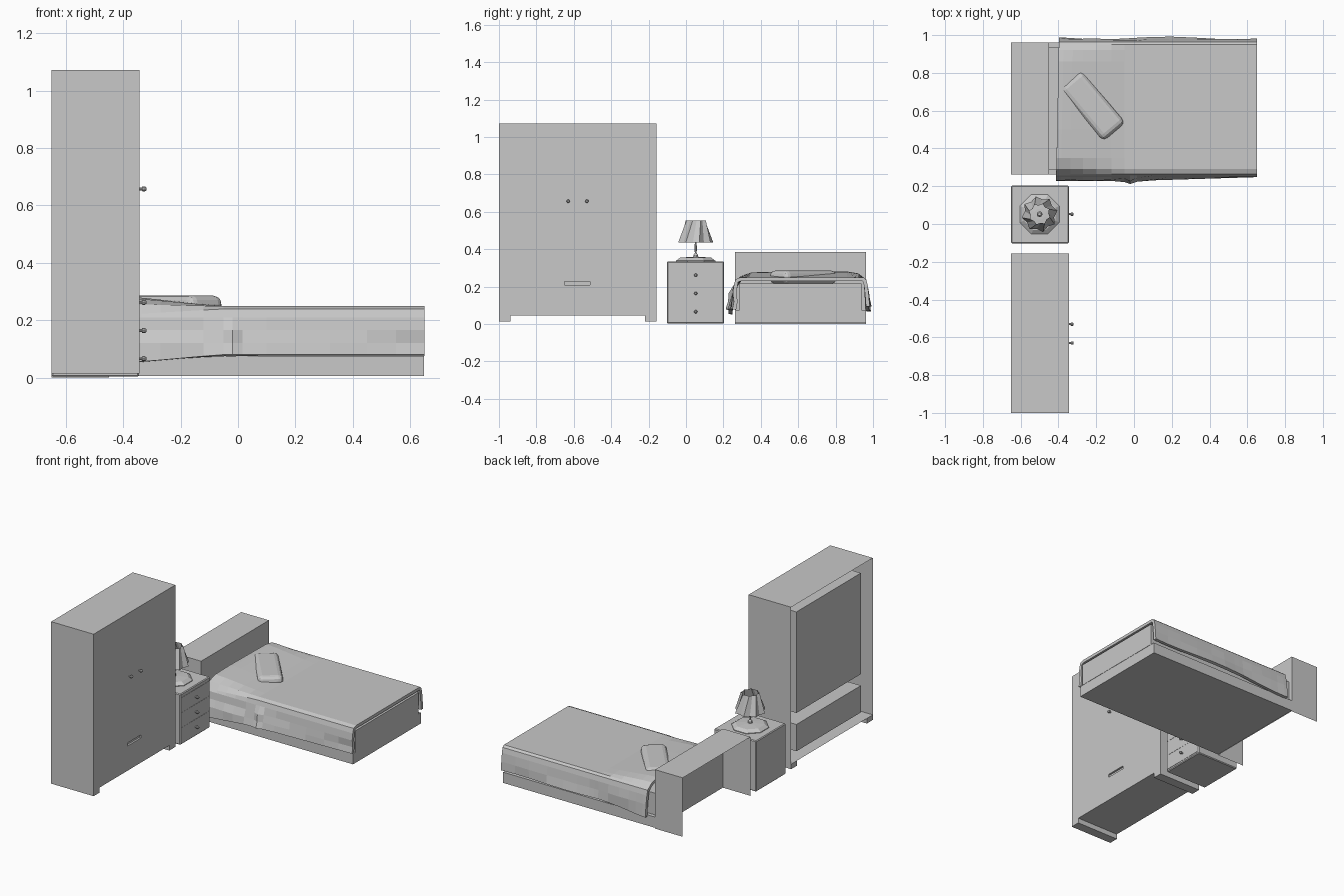
import bpy, bmesh, random
from math import sin, cos, pi, radians
from mathutils import Vector, Matrix

random.seed(4)
cube = bpy.data.objects.get("Cube")
if cube:
    bpy.data.objects.remove(cube, do_unlink=True)

grey = bpy.data.materials.new("plain grey")
grey.use_nodes = True
colour = (0.58, 0.58, 0.58, 1)
grey.diffuse_color = colour
grey.node_tree.nodes["Principled BSDF"].inputs["Base Color"].default_value = colour


def finish(name, bm):
    mesh = bpy.data.meshes.new(name)
    bm.normal_update()
    bm.to_mesh(mesh)
    bm.free()
    mesh.materials.append(grey)
    obj = bpy.data.objects.new(name, mesh)
    bpy.context.collection.objects.link(obj)
    return obj


def box(name, x, y, z, bevel=0, segments=1, skip=()):
    """Box from ranges; skip lists the directions of faces left open."""
    bm = bmesh.new()
    bmesh.ops.create_cube(bm, size=1)
    for v in bm.verts:
        v.co = [(a + b) / 2 + c * (b - a) for (a, b), c in zip((x, y, z), v.co)]
    bm.normal_update()
    gone = [f for f in bm.faces if any(f.normal.dot(Vector(d)) > 0.9 for d in skip)]
    bmesh.ops.delete(bm, geom=gone, context='FACES')
    if bevel:
        bmesh.ops.bevel(bm, geom=bm.edges[:], offset=bevel, segments=segments,
                        profile=0.5, affect='EDGES')
    return finish(name, bm)


def lathe(name, profile, sides, matrix, ripple=0, twist=0):
    """Revolve (radius, height) pairs; ripple and twist make pleats."""
    bm = bmesh.new()
    rings = []
    for j, (r, h) in enumerate(profile):
        ring = []
        for i in range(sides):
            a = 2 * pi * (i + 0.5) / sides + j * twist
            rr = r * (1 - ripple * (i % 2))
            ring.append(bm.verts.new(matrix @ Vector((rr * cos(a), rr * sin(a), h))))
        rings.append(ring)
    for low, high in zip(rings, rings[1:]):
        for i in range(sides):
            k = (i + 1) % sides
            bm.faces.new((low[i], low[k], high[k], high[i]))
    if not ripple:
        bm.faces.new(rings[0][::-1])
        bm.faces.new(rings[-1])
    return finish(name, bm)


def knob(name, y, z):
    turn = Matrix.Translation((-0.346, y, z)) @ Matrix.Rotation(pi / 2, 4, 'Y')
    lathe(name, [(0.005, 0), (0.005, 0.01), (0.009, 0.013), (0.009, 0.022), (0.005, 0.027)], 10, turn)


BACK, DOWN, FRONT = (-1, 0, 0), (0, 0, -1), (1, 0, 0)
depth = (-0.65, -0.343)

# Wardrobe: shell open at the back, with two compartments inside
box("wardrobe_shell", depth, (-1, -0.157), (0.047, 1.072), skip=(BACK, FRONT))
for side, y in (("right", (-1, -0.938)), ("left", (-0.219, -0.157))):
    box("wardrobe_foot_" + side, depth, y, (0.014, 0.047))
box("wardrobe_cupboard", (-0.625, -0.36), (-0.913, -0.247), (0.34, 1.0))
box("wardrobe_drawer", (-0.625, -0.36), (-0.913, -0.247), (0.09, 0.265))

# Wardrobe front with a recessed drawer pull
front = box("wardrobe_front", (-0.358, -0.343), (-1, -0.157), (0.047, 1.072))
cutter = box("pull_cutter", (-0.355, -0.33), (-0.65, -0.512), (0.208, 0.228))
cutter.hide_render = True
cutter.hide_set(True)
cut = front.modifiers.new("pull", 'BOOLEAN')
cut.operation = 'DIFFERENCE'
cut.object = cutter
for i, y in enumerate((-0.63, -0.53)):
    knob(f"wardrobe_knob_{i + 1}", y, 0.657)

# Bedside cabinet with three drawers
box("cabinet_body", (-0.65, -0.345), (-0.102, 0.204), (0.003, 0.335), bevel=0.005)
for i, z in enumerate((0.066, 0.164, 0.262)):
    box(f"cabinet_drawer_{i + 1}", (-0.346, -0.343), (-0.092, 0.194), (z - 0.0485, z + 0.0485))
    knob(f"cabinet_knob_{i + 1}", 0.052, z)

# Lamp
place = Matrix.Translation((-0.5, 0.052, 0.335))
lathe("lamp_base", [(0.113, 0), (0.113, 0.004), (0.09, 0.02), (0.03, 0.024)], 8, place)
lathe("lamp_stem", [(0.014, 0.022), (0.012, 0.035), (0.005, 0.045), (0.006, 0.07),
                    (0.005, 0.1), (0.012, 0.12), (0.015, 0.15), (0.008, 0.17)], 10, place)
lathe("lamp_shade", [(0.096, 0.1), (0.056, 0.22)], 16, place, ripple=0.18, twist=0.3)

# Headboard: front, top and side panels only
box("headboard", (-0.65, -0.45), (0.262, 0.962), (0, 0.385), skip=(BACK, DOWN))

# Bed
box("bed_base", (-0.45, 0.648), (0.262, 0.962), (0.005, 0.075))
box("mattress", (-0.45, 0.65), (0.287, 0.937), (0.075, 0.217))

# Blanket: cross-sections along the bed, raised at the head, folded at the sides
stations = [-0.405, -0.38, -0.33, -0.27, -0.2, -0.12, -0.05, -0.02, 0.015,
            0.1, 0.2, 0.32, 0.45, 0.55, 0.65]
bm = bmesh.new()
rows = []
for x in stations:
    head = max(0, min(1, (-0.06 - x) / 0.3))
    fold = max(0, 1 - abs(x + 0.02) / 0.05)
    loose = 0.008 * random.uniform(-1, 1) * (x < 0.5)
    hem = 0.08 - 0.027 * head
    near = 0.228 + 0.02 * max(0, x) / 0.65 - 0.016 * fold
    far = 0.985 + 0.007 * sin(9 * x)
    top = 0.249
    lift = 0.032 * head
    section = [(near, hem), (near + 0.008 + loose, 0.12), (0.25 - 0.022 * fold, 0.165),
               (0.256, 0.21), (0.265, top - 0.01 - 0.018 * head),
               (0.29, top + lift * 0.2), (0.35, top + lift * 0.85), (0.5, top + lift),
               (0.7, top + lift), (0.86, top + lift), (0.92, top + lift * 0.7),
               (0.95, top), (0.964, top - 0.012), (0.972, 0.205),
               (0.978 - loose / 2, 0.15), (far, hem + 0.015)]
    slant = -0.02 * (x < -0.3)
    rows.append([bm.verts.new((x + slant * (0.6 - y), y, z)) for y, z in section])
for a, b in zip(rows, rows[1:]):
    for i in range(len(a) - 1):
        bm.faces.new((a[i], b[i], b[i + 1], a[i + 1]))
blanket = finish("blanket", bm)
thick = blanket.modifiers.new("thickness", 'SOLIDIFY')
thick.thickness = 0.02
thick.offset = -1

# Pillow lying at an angle
pillow = box("pillow", (-0.183, 0.183), (-0.077, 0.077), (-0.036, 0.036), bevel=0.03, segments=3)
pillow.location = (-0.222, 0.627, 0.25)
pillow.rotation_euler = (0, 0, radians(-50))
